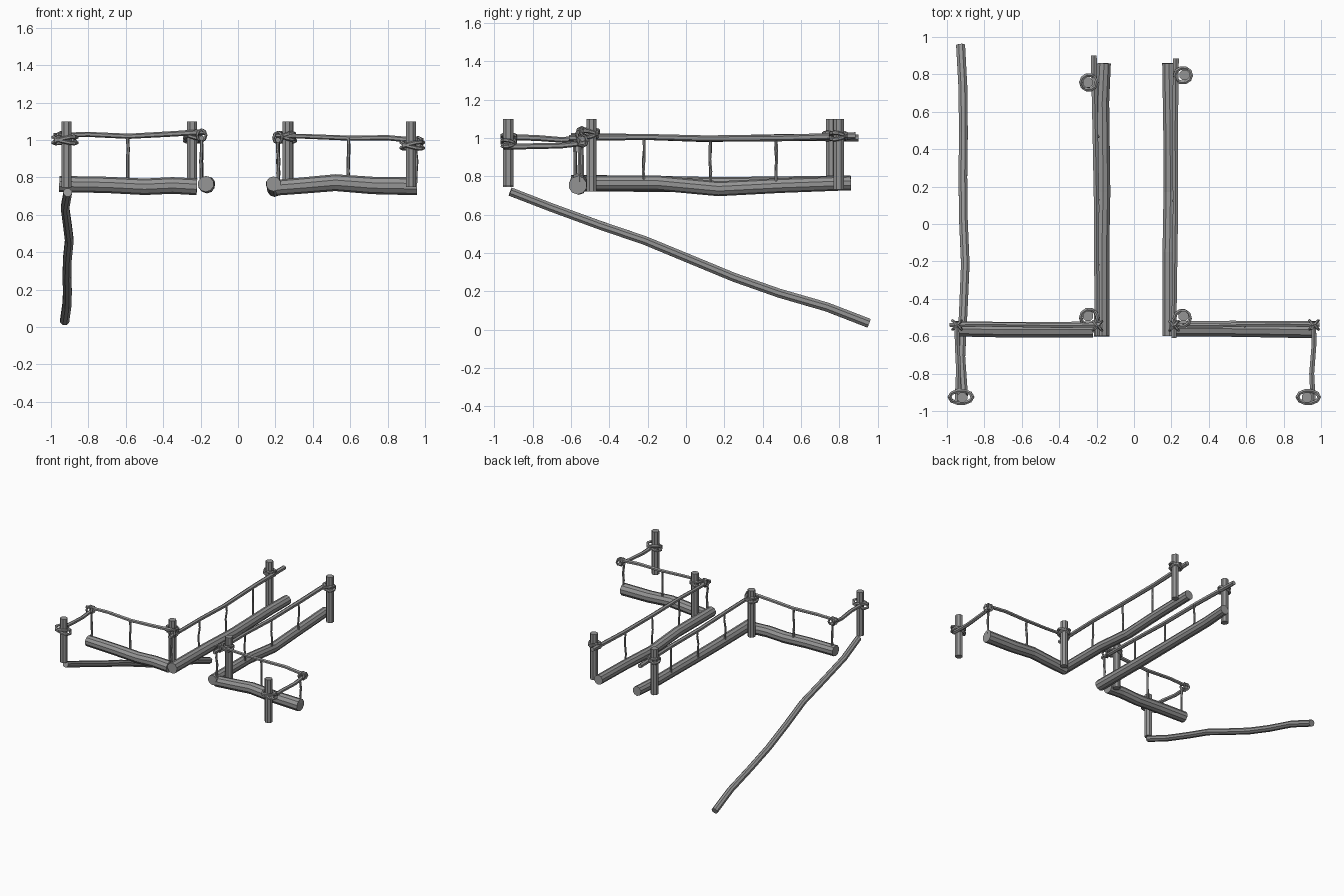
import bpy, bmesh, math, random
from mathutils import Vector

random.seed(4)
cube = bpy.data.objects.get("Cube")
if cube:
    bpy.data.objects.remove(cube, do_unlink=True)

mat = bpy.data.materials.new("weathered_grey")
mat.use_nodes = True
GREY = (0.3, 0.3, 0.3, 1)
mat.diffuse_color = GREY
mat.node_tree.nodes["Principled BSDF"].inputs["Base Color"].default_value = GREY


def tube(name, pts, radii, sides=8, closed=False):
    """Faceted pole swept along points; radii is one number or (start, end)."""
    pts = [Vector(p) for p in pts]
    r0, r1 = radii if isinstance(radii, tuple) else (radii, radii)
    n = len(pts)
    bm = bmesh.new()
    rings = []
    main = (pts[-1] - pts[0]).normalized()
    ref = Vector((1, 0, 0)) if abs(main.z) > 0.8 else Vector((0, 0, 1))
    for i, p in enumerate(pts):
        if closed:
            t = pts[(i + 1) % n] - pts[i - 1]
        else:
            t = pts[min(i + 1, n - 1)] - pts[max(i - 1, 0)]
        u = t.cross(ref).normalized()
        v = u.cross(t).normalized()
        r = r0 + (r1 - r0) * i / (n - 1)
        rings.append([bm.verts.new(p + r * (u * math.cos(a) + v * math.sin(a)))
                      for a in (math.tau * (k + 0.5) / sides for k in range(sides))])
    for i in range(n if closed else n - 1):
        a, b = rings[i], rings[(i + 1) % n]
        for k in range(sides):
            m = (k + 1) % sides
            bm.faces.new((a[k], a[m], b[m], b[k]))
    if not closed:
        bm.faces.new(rings[0])
        bm.faces.new(rings[-1])
    bmesh.ops.recalc_face_normals(bm, faces=bm.faces)
    me = bpy.data.meshes.new(name)
    bm.to_mesh(me)
    bm.free()
    me.materials.append(mat)
    ob = bpy.data.objects.new(name, me)
    bpy.context.scene.collection.objects.link(ob)
    return ob


def crooked(a, b, steps, wobble):
    """Points from a to b with slight irregular bends between the ends."""
    a, b = Vector(a), Vector(b)
    pts = [a.lerp(b, i / steps) for i in range(steps + 1)]
    for p in pts[1:-1]:
        p += Vector([random.uniform(-wobble, wobble) for _ in range(3)])
    return pts


def lashing(name, centre, rx, ry, tilt, r=0.011):
    """Two tilted rope loops wound round a post."""
    c = Vector(centre)
    for j, s in enumerate((1, -1)):
        loop = []
        for k in range(10):
            a = math.tau * k / 10
            x, y = rx * math.cos(a), ry * math.sin(a)
            loop.append(c + Vector((x, y, s * tilt * math.cos(a + 0.6))))
        tube(f"{name}_{j + 1}", loop, r, 6, closed=True)


def corner_tie(name, centre):
    """Small rope ring binding two crossing rails."""
    c = Vector(centre)
    for j, s in enumerate((1, -1)):
        loop = [c + Vector((0.024 * math.cos(a), s * 0.024 * math.cos(a), 0.03 * math.sin(a)))
                for a in (math.tau * k / 8 for k in range(8))]
        tube(f"{name}_{j + 1}", loop, 0.008, 5, closed=True)


# Heavy floor beams
tube("right_long_beam", [(-0.172, -0.6, 0.765), (-0.172, -0.15, 0.76), (-0.165, 0.17, 0.755),
                         (-0.17, 0.65, 0.762), (-0.16, 0.86, 0.767)], (0.043, 0.038), 10)
tube("left_long_beam", [(0.19, -0.6, 0.765), (0.19, -0.15, 0.765), (0.195, 0.17, 0.735),
                        (0.193, 0.5, 0.752), (0.187, 0.86, 0.765)], (0.04, 0.038), 10)
tube("right_front_beam", [(-0.955, -0.56, 0.765), (-0.7, -0.565, 0.76), (-0.5, -0.565, 0.75),
                          (-0.35, -0.565, 0.757), (-0.22, -0.565, 0.75)], (0.043, 0.045), 10)
tube("left_front_beam", [(0.2, -0.56, 0.745), (0.35, -0.56, 0.757), (0.52, -0.56, 0.772),
                         (0.72, -0.562, 0.757), (0.957, -0.565, 0.753)], (0.042, 0.048), 10)

# Sloping handrail of the stairs
tube("stair_pole", [(-0.91, -0.917, 0.72), (-0.925, -0.71, 0.64), (-0.912, -0.45, 0.545),
                    (-0.902, -0.215, 0.465), (-0.912, 0.02, 0.368), (-0.915, 0.25, 0.273),
                    (-0.912, 0.486, 0.19), (-0.915, 0.735, 0.118), (-0.927, 0.955, 0.033)],
     (0.024, 0.026), 8)

# Upright posts with rope lashings
posts = {
    "right_outer": (-0.918, -0.928, 0.745, -0.925, -0.925, 1.0, 0.062, 0.034),
    "left_outer": (0.925, -0.928, 0.75, 0.932, -0.925, 0.972, 0.058, 0.034),
    "right_inner": (-0.245, -0.493, 0.72, -0.24, -0.5, 1.025, 0.045, 0.043),
    "left_inner": (0.265, -0.493, 0.72, 0.258, -0.505, 1.02, 0.042, 0.042),
    "right_back": (-0.247, 0.757, 0.73, -0.242, 0.757, 1.01, 0.042, 0.04),
    "left_back": (0.27, 0.797, 0.73, 0.262, 0.795, 1.01, 0.044, 0.04),
}
for name, (x, y, z, kx, ky, kz, rx, ry) in posts.items():
    tube(name + "_post", [(x, y, z), (x, y, 0.92), (x, y, 1.1)], 0.029, 8)
    lashing(name + "_lashing", (kx, ky, kz), rx, ry, 0.018)

# Handrails
tube("right_front_rail", [(-0.985, -0.54, 1.025), (-0.8, -0.537, 1.03), (-0.585, -0.54, 1.02),
                          (-0.4, -0.543, 1.03), (-0.18, -0.54, 1.043)], (0.013, 0.015), 6)
tube("left_front_rail", [(0.19, -0.54, 1.025), (0.4, -0.543, 1.018), (0.6, -0.537, 1.01),
                         (0.8, -0.535, 1.012), (0.99, -0.54, 0.995)], (0.012, 0.015), 6)
tube("right_long_rail", [(-0.195, -0.6, 1.01), (-0.2, -0.2, 1.005), (-0.2, 0.1, 0.995),
                         (-0.207, 0.5, 1.003), (-0.215, 0.9, 1.0)], (0.015, 0.018), 6)
tube("left_long_rail", [(0.213, -0.61, 1.0), (0.218, -0.2, 1.005), (0.222, 0.1, 0.997),
                        (0.22, 0.5, 1.0), (0.224, 0.885, 1.012)], (0.015, 0.018), 6)
tube("right_end_rail", [(-0.948, -0.52, 1.0), (-0.945, -0.65, 0.99), (-0.938, -0.78, 1.0),
                        (-0.945, -0.95, 1.005)], (0.014, 0.016), 6)
tube("left_end_rail", [(0.962, -0.52, 0.975), (0.962, -0.65, 0.96), (0.95, -0.8, 0.957),
                       (0.958, -0.95, 0.955)], (0.014, 0.016), 6)

# Ties where rails cross
for name, c in {"right_outer_tie": (-0.946, -0.54, 1.012), "left_outer_tie": (0.962, -0.54, 0.985),
                "right_inner_tie": (-0.195, -0.545, 1.025), "left_inner_tie": (0.214, -0.545, 1.012)}.items():
    corner_tie(name, c)

# Thin rope balusters between rails and beams
for side, s, inner, outer in (("right", -1, 0.195, 0.93), ("left", 1, 0.215, 0.952)):
    for i, y in enumerate((-0.22, 0.127, 0.47)):
        tube(f"{side}_long_baluster_{i + 1}",
             crooked((s * inner, y, 0.77), (s * inner, y, 1.0), 4, 0.004), 0.008, 6)
    for label, x, y in (("mid", 0.59, -0.543), ("outer", outer, -0.555), ("inner", inner, -0.578)):
        tube(f"{side}_{label}_baluster",
             crooked((s * x, y, 0.77), (s * x, y, 1.01), 4, 0.004), 0.009, 6)
